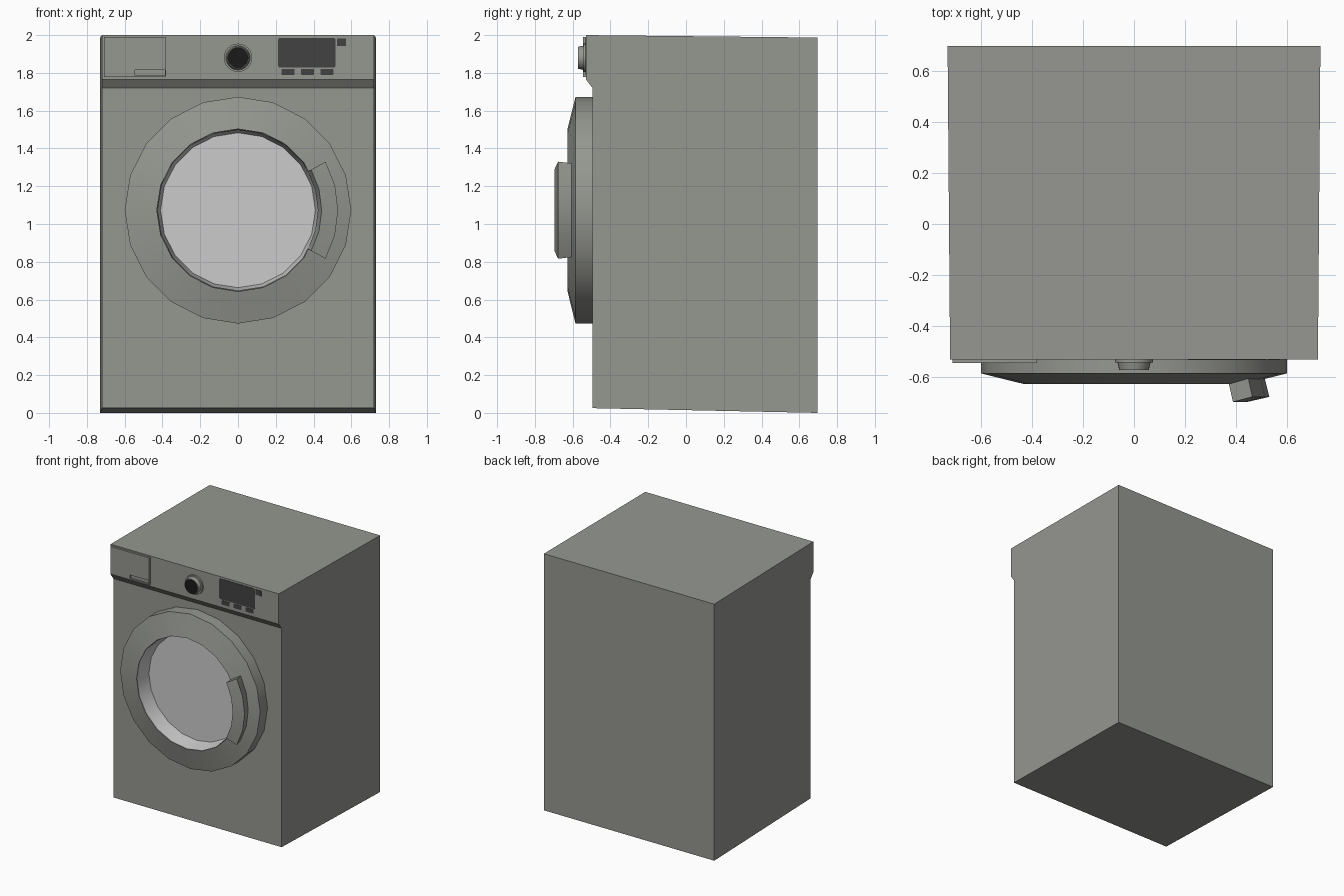
import bpy, bmesh
from math import sin, cos, radians, pi

if "Cube" in bpy.data.objects:
    bpy.data.objects.remove(bpy.data.objects["Cube"])


def material(name, rgb):
    m = bpy.data.materials.new(name)
    m.diffuse_color = (*rgb, 1)
    m.use_nodes = True
    m.node_tree.nodes["Principled BSDF"].inputs["Base Color"].default_value = m.diffuse_color
    return m


CASING = material("casing_grey", (0.30, 0.31, 0.28))
DARK = material("display_dark", (0.055, 0.055, 0.055))
BLACK = material("dial_black", (0.01, 0.01, 0.01))


def finish(name, bm, mat=None, smooth=False):
    bmesh.ops.remove_doubles(bm, verts=bm.verts, dist=1e-5)
    bmesh.ops.recalc_face_normals(bm, faces=bm.faces)
    me = bpy.data.meshes.new(name)
    bm.to_mesh(me)
    bm.free()
    ob = bpy.data.objects.new(name, me)
    bpy.context.collection.objects.link(ob)
    if mat:
        me.materials.append(mat)
    if smooth:
        bpy.ops.object.select_all(action='DESELECT')
        ob.select_set(True)
        bpy.context.view_layer.objects.active = ob
        bpy.ops.object.shade_smooth_by_angle(angle=radians(30))
    return ob


def box(name, x0, x1, y0, y1, z0, z1, mat, bevel=0):
    bm = bmesh.new()
    bmesh.ops.create_cube(bm, size=1)
    for v in bm.verts:
        v.co = ((x0 + x1) / 2 + v.co.x * (x1 - x0),
                (y0 + y1) / 2 + v.co.y * (y1 - y0),
                (z0 + z1) / 2 + v.co.z * (z1 - z0))
    if bevel:
        edges = [e for e in bm.edges if abs(e.verts[0].co.y - e.verts[1].co.y) > 1e-4]
        bmesh.ops.bevel(bm, geom=edges, offset=bevel, segments=2, profile=0.5,
                        affect='EDGES')
    return finish(name, bm, mat)


def sweep(name, profile, cz, n, mat=None, a0=0, a1=2 * pi):
    """Turn a closed (radius, y) section about the y axis at height cz."""
    bm = bmesh.new()
    full = abs(a1 - a0 - 2 * pi) < 1e-6
    rings = []
    for i in range(n if full else n + 1):
        a = a0 + (a1 - a0) * i / n
        rings.append([bm.verts.new((r * cos(a), y, cz + r * sin(a))) for r, y in profile])
    k = len(profile)
    for i in range(n):
        p, q = rings[i], rings[(i + 1) % len(rings)]
        for j in range(k):
            if profile[j][0] == 0 and profile[(j + 1) % k][0] == 0:
                continue
            bm.faces.new((p[j], p[(j + 1) % k], q[(j + 1) % k], q[j]))
    if not full:
        bm.faces.new(rings[0])
        bm.faces.new(rings[-1])
    bmesh.ops.dissolve_degenerate(bm, edges=bm.edges, dist=1e-6)
    return finish(name, bm, mat, True)


# Cabinet: side profile across the width, slightly narrower at the front
side = [(0.697, 0), (-0.495, 0.025), (-0.495, 1.72), (-0.53, 1.765),
        (-0.53, 2.0), (0.697, 1.987)]
bm = bmesh.new()
left, right = [[bm.verts.new((s * (0.7245 + 0.008 * y), y, z)) for y, z in side]
               for s in (-1, 1)]
bm.faces.new(left)
bm.faces.new(right)
for i in range(6):
    j = (i + 1) % 6
    bm.faces.new((left[i], left[j], right[j], right[i]))
finish("cabinet", bm, CASING)

# Door ring, recessed window and curved handle
DOOR_Z = 1.073
sweep("door_ring", [(0.60, -0.49), (0.60, -0.585), (0.43, -0.627), (0.428, -0.49)],
      DOOR_Z, 20, CASING)
sweep("door_window", [(0.4275, -0.62), (0.41, -0.505), (0, -0.505), (0, -0.496),
                      (0.4275, -0.496)], DOOR_Z, 20)
sweep("door_handle", [(0.443, -0.697), (0.53, -0.677), (0.51, -0.598), (0.423, -0.618)],
      DOOR_Z, 4, CASING, radians(-29), radians(29))

# Detergent drawer with a finger recess
drawer = box("detergent_drawer", -0.71, -0.38, -0.545, -0.525, 1.777, 1.99, CASING)
cutter = box("drawer_recess_cutter", -0.545, -0.387, -0.56, -0.534, 1.787, 1.814, None)
cutter.hide_render = True
cutter.hide_viewport = True
cut = drawer.modifiers.new("finger_recess", 'BOOLEAN')
cut.operation = 'DIFFERENCE'
cut.solver = 'EXACT'
cut.object = cutter

# Programme dial
sweep("dial_base", [(0, -0.525), (0.075, -0.525), (0.075, -0.543), (0, -0.543)],
      1.88, 24, CASING)
sweep("dial_rim", [(0.065, -0.54), (0.058, -0.572), (0.055, -0.572), (0.055, -0.54)],
      1.88, 24, CASING)
sweep("dial_face", [(0, -0.54), (0.0555, -0.54), (0.0555, -0.570), (0, -0.570)],
      1.88, 24, BLACK)

# Display and buttons
box("display", 0.212, 0.517, -0.533, -0.525, 1.828, 1.985, DARK, 0.01)
for i in range(3):
    x = 0.23 + 0.103 * i
    box(f"button_{i + 1}", x, x + 0.07, -0.533, -0.525, 1.789, 1.821, DARK, 0.006)
box("power_button", 0.524, 0.571, -0.533, -0.525, 1.942, 1.982, DARK)
